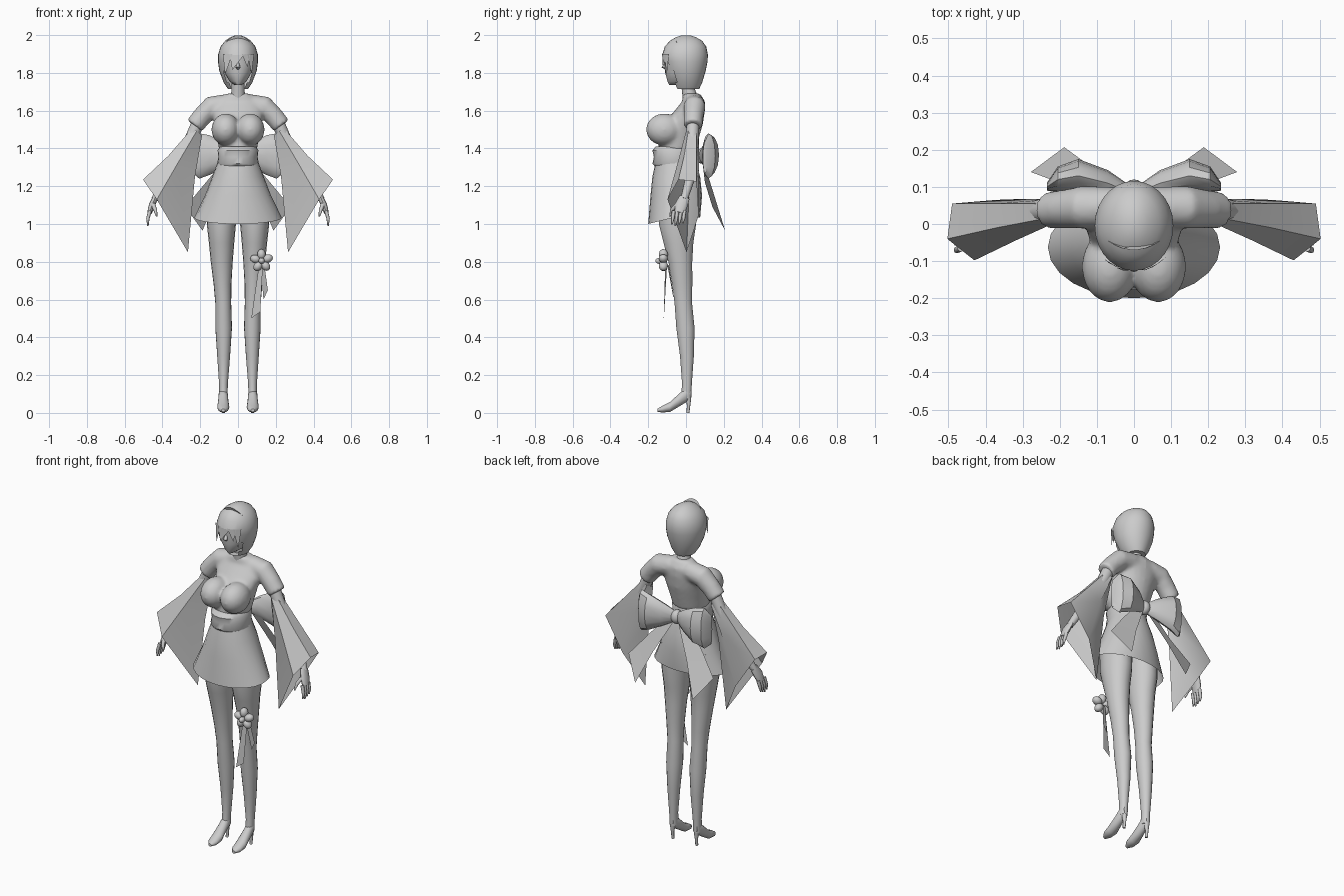
import bpy, bmesh, math
from mathutils import Vector, Matrix

cube = bpy.data.objects.get("Cube")
if cube:
    bpy.data.objects.remove(cube, do_unlink=True)

grey = bpy.data.materials.new("plain grey")
grey.use_nodes = True
TONE = (0.6, 0.6, 0.6, 1)
grey.diffuse_color = TONE
grey.node_tree.nodes["Principled BSDF"].inputs["Base Color"].default_value = TONE


def ellipse(c, u, v, n):
    c, u, v = Vector(c), Vector(u), Vector(v)
    return [c + u * math.cos(a) + v * math.sin(a)
            for a in (2 * math.pi * i / n for i in range(n))]


def level(x, front, back, z, rx, n=24):
    """Horizontal ring from its front and back y and half width."""
    return ellipse((x, (front + back) / 2, z), (rx, 0, 0), (0, (back - front) / 2, 0), n)


def loft(bm, rings, cap=True):
    rows = [[bm.verts.new(p) for p in r] for r in rings]
    n = len(rows[0])
    for a, b in zip(rows, rows[1:]):
        for i in range(n):
            j = (i + 1) % n
            bm.faces.new((a[i], a[j], b[j], b[i]))
    if cap:
        bm.faces.new(rows[0])
        bm.faces.new(rows[-1])


def tube(bm, path, radii, n=12, flat=1.0):
    """Round limb along a path; flat scales the ring along y."""
    pts = [Vector(p) for p in path]
    rings = []
    for i, p in enumerate(pts):
        d = (pts[min(i + 1, len(pts) - 1)] - pts[max(i - 1, 0)]).normalized()
        side = Vector((1, 0, 0)) if abs(d.y) > 0.8 else Vector((0, 1, 0))
        v = d.cross(side).normalized()
        rings.append(ellipse(p, v.cross(d) * radii[i] * flat, v * radii[i], n))
    loft(bm, rings)


def ball(bm, c, size, spin=0):
    m = Matrix.Translation(c) @ Matrix.Rotation(spin, 4, 'Y') @ Matrix.Diagonal((*size, 1))
    bmesh.ops.create_uvsphere(bm, u_segments=20, v_segments=12, radius=1, matrix=m)


def plate(bm, pts):
    bm.faces.new([bm.verts.new(p) for p in pts])


def make(name, bm, mirror=False, angle=50):
    bmesh.ops.recalc_face_normals(bm, faces=bm.faces)
    me = bpy.data.meshes.new(name)
    bm.to_mesh(me)
    bm.free()
    me.materials.append(grey)
    me.shade_smooth()
    me.set_sharp_from_angle(angle=math.radians(angle))
    ob = bpy.data.objects.new(name, me)
    bpy.context.scene.collection.objects.link(ob)
    if mirror:
        ob.modifiers.new("Mirror", 'MIRROR')
    return ob


# bodice: torso, bust and short sleeves fused into one smooth skin
bm = bmesh.new()
loft(bm, [level(0, f, b, z, rx) for f, b, z, rx in (
    (-.15, .05, 1.39, .1), (-.14, .07, 1.46, .112), (-.12, .09, 1.53, .125),
    (-.06, .1, 1.6, .14), (-.02, .1, 1.65, .125), (-.015, .075, 1.69, .06))])
for s in (1, -1):
    ball(bm, (s * .065, -.115, 1.5), (.076, .097, .085))
    tube(bm, [(s * .05, .045, 1.635), (s * .14, .045, 1.62), (s * .19, .04, 1.57),
              (s * .23, .037, 1.52)], [.055, .058, .052, .05], 16)
bodice = make("bodice", bm)
rm = bodice.modifiers.new("Fuse", 'REMESH')
rm.mode, rm.voxel_size, rm.use_smooth_shade = 'VOXEL', .01, True
sm = bodice.modifiers.new("Soften", 'SMOOTH')
sm.factor, sm.iterations = .5, 6

# waist sash
bm = bmesh.new()
loft(bm, [level(0, f, b, z, rx) for f, b, z, rx in (
    (-.16, .045, 1.3, .1), (-.177, .055, 1.32, .11), (-.17, .05, 1.355, .104),
    (-.178, .055, 1.39, .108), (-.16, .045, 1.41, .095))])
make("waist_sash", bm)

# skirt with a hem that rises at the sides and back
bm = bmesh.new()
loft(bm, [level(0, f, b, z, rx) for f, b, z, rx in (
    (-.16, .05, 1.335, .105), (-.178, .075, 1.25, .137), (-.188, .085, 1.15, .175),
    (-.2, .075, 1.0, .232))], cap=False)
for v in bm.verts:
    if v.co.z < 1.1:
        v.co.z += .035 * min(1, (v.co.y + .2) / .14)
make("skirt", bm)

# legs
bm = bmesh.new()
loft(bm, [ellipse((x, y, z), (rx, 0, 0), (0, ry, 0), 18) for x, y, z, rx, ry in (
    (.088, -.045, 1.15, .08, .1), (.088, -.045, 1.0, .077, .1), (.087, -.04, .9, .067, .08),
    (.086, -.03, .8, .058, .064), (.082, -.02, .68, .047, .054), (.078, -.014, .58, .042, .047),
    (.076, -.003, .45, .044, .049), (.076, .005, .3, .034, .037), (.077, .005, .15, .023, .026),
    (.077, 0, .08, .022, .028))])
make("leg", bm, True)

# heeled shoes
bm = bmesh.new()
loft(bm, [ellipse((.078, y, z), (rx, 0, 0), (0, 0, rz), 14) for y, z, rx, rz in (
    (-.152, .013, .01, .008), (-.125, .02, .028, .018), (-.085, .031, .032, .027),
    (-.04, .065, .027, .034), (0, .095, .025, .04), (.026, .105, .013, .028))])
tube(bm, [(.078, .012, .09), (.078, .014, .04), (.078, .01, 0)], [.017, .009, .008], 8)
make("shoe", bm, True)

# arms and hands
bm = bmesh.new()
tube(bm, [(.2, .037, 1.56), (.245, .035, 1.46), (.31, .03, 1.34), (.385, .02, 1.235),
          (.44, -.01, 1.13)], [.035, .033, .028, .026, .019])
make("arm", bm, True)
bm = bmesh.new()
tube(bm, [(.438, -.008, 1.14), (.455, -.025, 1.1), (.468, -.035, 1.06)], [.014, .017, .013], 12, 2)
for k in range(4):
    y = -.065 + k * .019
    tube(bm, [(.466, y, 1.07), (.477, y - .005, 1.03), (.477, y - .01, .99 + .007 * abs(k - 1))],
         [.01, .009, .004], 8)
tube(bm, [(.452, -.04, 1.11), (.438, -.075, 1.075), (.43, -.085, 1.04)], [.012, .01, .004], 8)
make("hand", bm, True)

# wide hanging sleeves, open at the end
bm = bmesh.new()
loft(bm, [
    [(.242, .055, 1.505), (.24, .015, 1.51), (.22, .0, 1.49), (.19, .035, 1.47), (.21, .068, 1.48)],
    [(.37, .055, 1.36), (.37, -.01, 1.36), (.32, -.045, 1.32), (.228, .02, 1.25), (.29, .068, 1.3)],
    [(.49, .055, 1.225), (.503, -.04, 1.235), (.43, -.098, 1.13), (.265, .003, .85),
     (.37, .065, 1.04)]], cap=False)
make("wide_sleeve", bm, True, 35)

# neck and face
bm = bmesh.new()
tube(bm, [(0, .025, 1.66), (0, .012, 1.71), (0, 0, 1.8)], [.042, .034, .034], 16)
make("neck", bm)
bm = bmesh.new()
loft(bm, [level(0, f, .03, z, rx) for f, z, rx in (
    (-.088, 1.735, .018), (-.098, 1.755, .045), (-.11, 1.8, .07), (-.112, 1.85, .08),
    (-.117, 1.9, .082))])
tube(bm, [(0, -.1, 1.865), (0, -.118, 1.83), (0, -.1, 1.815)], [.004, .012, .004], 8)
make("face", bm)

# bobbed hair with an opening for the face
bm = bmesh.new()
loft(bm, [level(0, f, b, z, rx, 28) for f, b, z, rx in (
    (-.06, .07, 1.715, .053), (-.078, .086, 1.75, .076), (-.104, .104, 1.81, .099),
    (-.12, .114, 1.86, .106), (-.126, .116, 1.895, .106), (-.112, .107, 1.94, .092),
    (-.085, .085, 1.97, .068), (-.05, .05, 1.99, .038), (-.02, .02, 1.999, .014))])
gap = []
for f in bm.faces:
    c = f.calc_center_median()
    if c.y < -.05 and abs(c.x) < .07 and c.z < 1.88 and len(f.verts) == 4:
        gap.append(f)
bmesh.ops.delete(bm, geom=gap, context='FACES')
make("hair", bm)
bm = bmesh.new()
for a, b, tip, low in ((-.08, -.03, -.068, 1.79), (-.045, .035, -.03, 1.815),
                       (.02, .065, .05, 1.83), (.05, .085, .072, 1.79)):
    depth = lambda x: -.13 + 5.5 * x * x
    plate(bm, [(a, depth(a), 1.9), (b, depth(b), 1.9), (tip, depth(tip), low)])
make("fringe", bm)

# headband ornament: a thin upright fan
bm = bmesh.new()
xs = [-.07 + .02 * i for i in range(8)]
low = [(x, -.057 + 5 * x * x, 1.955 - 3 * x * x) for x in xs]
high = [(x, -.07 + 5 * x * x, 2.0 - 9 * x * x) for x in xs]
plate(bm, low + high[::-1])
make("hair_band", bm)

# back bow: loops, knot and hanging tails
bm = bmesh.new()
loft(bm, [ellipse((x, y, z), (0, ry, 0), (0, 0, rz), 12) for x, y, z, ry, rz in (
    (.01, .085, 1.36, .018, .03), (.07, .11, 1.365, .035, .065), (.15, .13, 1.365, .045, .105),
    (.205, .12, 1.36, .035, .12), (.235, .1, 1.35, .01, .085))])
make("bow_loop", bm, True, 35)
bm = bmesh.new()
ball(bm, (0, .085, 1.36), (.032, .035, .04))
make("bow_knot", bm)
bm = bmesh.new()
plate(bm, [(.01, .09, 1.34), (.06, .085, 1.35), (.17, .1, 1.22), (.11, .15, 1.15)])
plate(bm, [(.11, .15, 1.15), (.17, .1, 1.22), (.278, .14, 1.09), (.188, .207, .965)])
bmesh.ops.remove_doubles(bm, verts=bm.verts, dist=.001)
make("bow_tail", bm, True)

# garter flower and ribbons on the left thigh
bm = bmesh.new()
for k in range(5):
    a = math.radians(20 + 72 * k)
    ball(bm, (.125 + .034 * math.cos(a), -.12, .805 + .034 * math.sin(a)), (.028, .024, .022), -a)
ball(bm, (.125, -.14, .805), (.016, .022, .016))
make("garter_flower", bm)
bm = bmesh.new()
plate(bm, [(.112, -.11, .79), (.132, -.1, .79), (.118, -.115, .535), (.07, -.118, .5)])
plate(bm, [(.118, -.1, .79), (.14, -.09, .78), (.158, -.07, .65), (.135, -.065, .6)])
make("garter_ribbons", bm)
